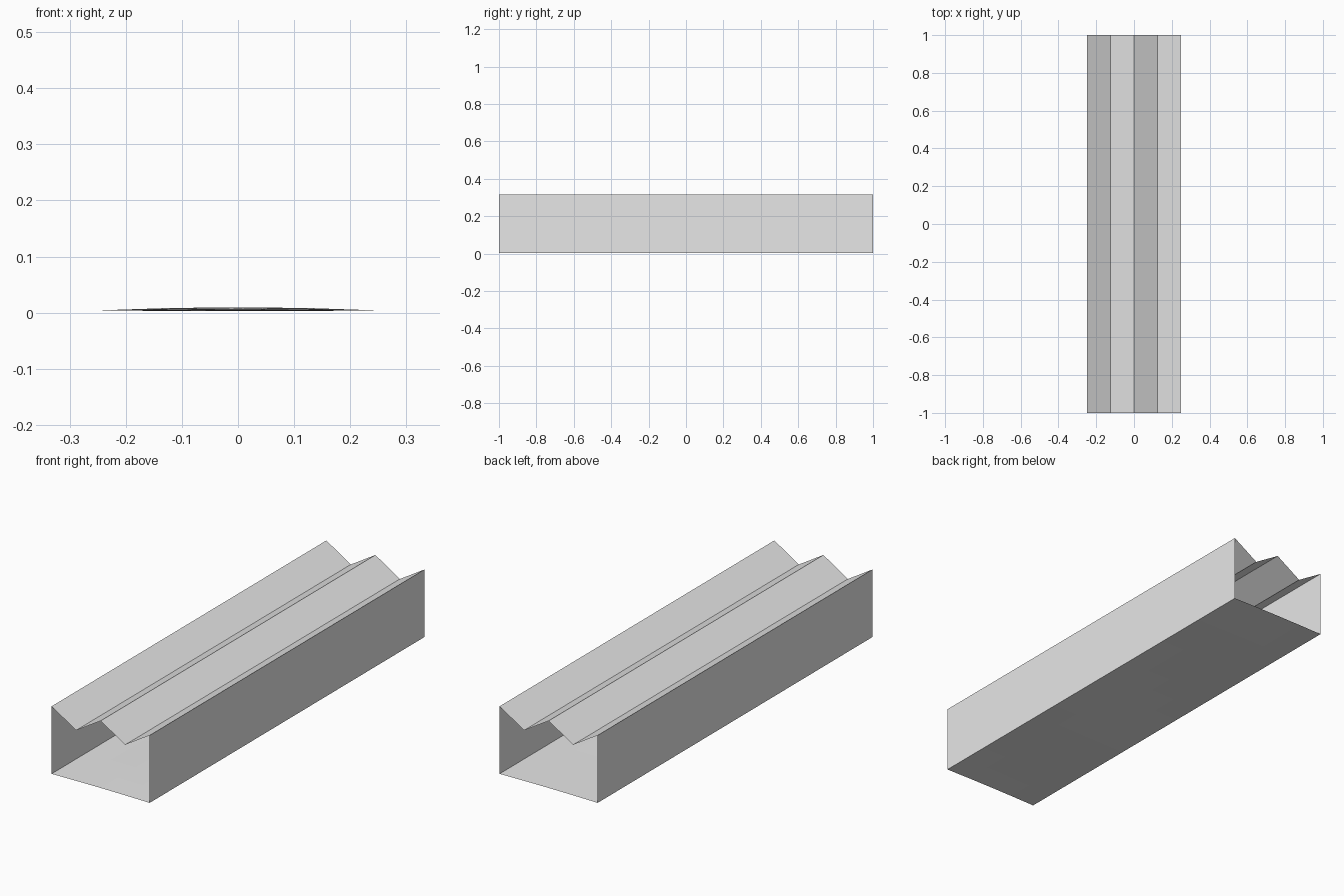
import bpy
import math

if "Cube" in bpy.data.objects:
    bpy.data.objects.remove(bpy.data.objects["Cube"])

grey = bpy.data.materials.new("light grey")
grey.diffuse_color = (0.8, 0.8, 0.8, 1)
grey.use_nodes = True
grey.node_tree.nodes["Principled BSDF"].inputs["Base Color"].default_value = grey.diffuse_color

W, L, BASE, TOP, VALLEY = 0.25, 1.0, 0.004, 0.315, 0.238


def sheet(name, profile, rows=1, shift=None):
    """Sweep an open (x, z) profile along y into a thin sheet."""
    n = len(profile)
    verts = []
    for r in range(rows + 1):
        y = -L + 2 * L * r / rows
        for x, z in profile:
            dz = shift(x, y) if shift else 0
            verts.append((x, y, z + dz))
    faces = [(r * n + i, r * n + i + 1, (r + 1) * n + i + 1, (r + 1) * n + i)
             for r in range(rows) for i in range(n - 1)]
    mesh = bpy.data.meshes.new(name)
    mesh.from_pydata(verts, [], faces)
    mesh.materials.append(grey)
    obj = bpy.data.objects.new(name, mesh)
    bpy.context.collection.objects.link(obj)
    return obj


# Double-valley folded roof
sheet("roof", [(-W, TOP), (-W / 2, VALLEY), (0, TOP), (W / 2, VALLEY), (W, TOP)])

# Upright side walls, facing outward
sheet("left_wall", [(-W, BASE), (-W, TOP)])
sheet("right_wall", [(W, TOP), (W, BASE)])


# Floor with a slight crown and ripple, facing down
def ripple(x, y):
    inside = (1 - (x / W) ** 2) * math.cos(math.pi * y / 2)
    return 0.004 * inside * math.sin(5 * y + 0.5)


sheet("floor", [(W, BASE), (W / 2, BASE + 0.0015), (0, BASE + 0.002),
                (-W / 2, BASE + 0.0015), (-W, BASE)], 16, ripple)
